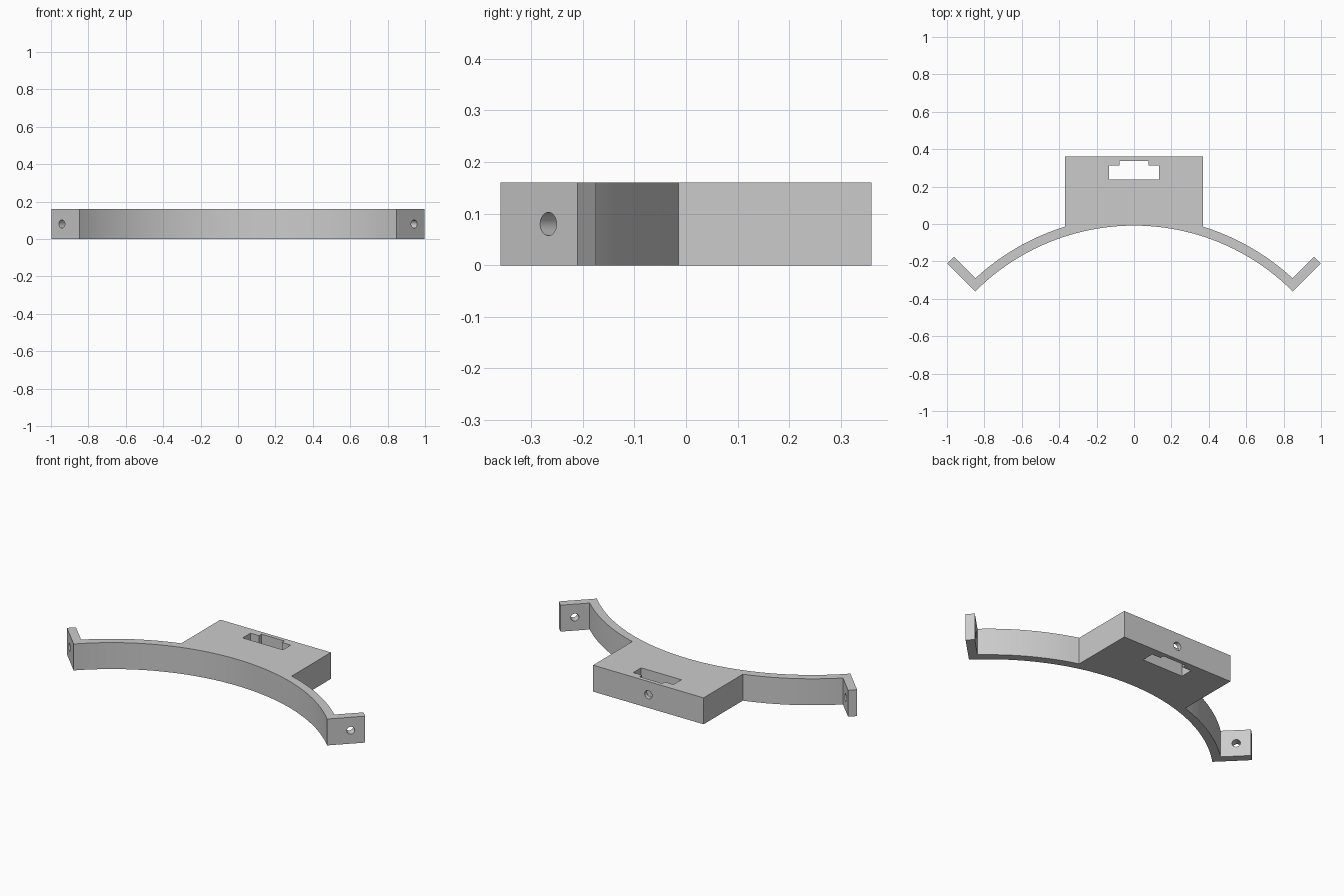
import bpy, bmesh
from math import sin, cos, asin, pi, radians
from mathutils import Matrix, Vector

if "Cube" in bpy.data.objects:
    bpy.data.objects.remove(bpy.data.objects["Cube"])

HEIGHT = 0.16
R_IN, R_OUT = 1.2, 1.25
CENTRE_Y = -0.36 + -R_IN * cos(radians(45))
BLOCK_X, BLOCK_Y = 0.37, 0.36
WALL = 0.05
STEPS = 24

grey = bpy.data.materials.new("light grey plastic")
grey.use_nodes = True
colour = (0.6, 0.6, 0.6, 1)
grey.diffuse_color = colour
grey.node_tree.nodes["Principled BSDF"].inputs["Base Color"].default_value = colour


def arc(radius, start, end, steps):
    """Points on the band's circle; angle measured from the +y axis."""
    angles = [start + (end - start) * i / steps for i in range(steps + 1)]
    return [Vector((radius * sin(a), CENTRE_Y + radius * cos(a))) for a in angles]


def mirrored(half):
    """Close a right-hand half outline with its mirror image."""
    return half + [Vector((-p[0], p[1])) for p in reversed(half) if abs(p[0]) > 1e-6]


def prism(name, outline, z0, z1):
    bm = bmesh.new()
    face = bm.faces.new([bm.verts.new((p[0], p[1], z0)) for p in outline])
    top = bmesh.ops.extrude_face_region(bm, geom=[face])["geom"]
    verts = [v for v in top if isinstance(v, bmesh.types.BMVert)]
    bmesh.ops.translate(bm, verts=verts, vec=(0, 0, z1 - z0))
    bmesh.ops.recalc_face_normals(bm, faces=bm.faces[:])
    return finish(name, bm)


def finish(name, bm):
    mesh = bpy.data.meshes.new(name)
    bm.to_mesh(mesh)
    bm.free()
    mesh.materials.append(grey)
    obj = bpy.data.objects.new(name, mesh)
    bpy.context.collection.objects.link(obj)
    return obj


def drill(name, centre, direction, radius, depth):
    bm = bmesh.new()
    turn = Vector(direction).to_track_quat("Z", "Y").to_matrix().to_4x4()
    bmesh.ops.create_cone(bm, cap_ends=True, segments=32, radius1=radius, radius2=radius,
                          depth=depth, matrix=Matrix.Translation(centre) @ turn)
    return finish(name, bm)


# Curved band with end ears and rear block, as one outline
quarter = radians(45)
out = Vector((1, 1)).normalized()
back = Vector((-1, 1)).normalized()
half = arc(R_IN, 0, quarter, STEPS)
corner = half[-1]
ear_tip = corner + out * 0.212
inner_angle = quarter - asin(WALL / R_OUT)
half += [ear_tip, ear_tip + back * WALL]
half += arc(R_OUT, inner_angle, asin(BLOCK_X / R_OUT), STEPS // 2)
half += [Vector((BLOCK_X, BLOCK_Y))]
bracket = prism("curved_bracket", mirrored(half), 0, HEIGHT)

# Cutters: stepped slot, rear screw hole, ear screw holes
slot = [(0.135, 0.237), (0.135, 0.312), (0.077, 0.312), (0.077, 0.336)]
cutters = [prism("slot_cutter", mirrored(slot), -0.1, HEIGHT + 0.1),
           drill("rear_hole_cutter", (0, 0.35, HEIGHT / 2), (0, 1, 0), 0.025, 0.14)]
for side, label in ((1, "left"), (-1, "right")):
    cutters.append(drill(label + "_ear_hole_cutter", (side * 0.925, -0.25, HEIGHT / 2),
                         (-side, 1, 0), 0.0225, 0.16))

for cutter in cutters:
    cutter.hide_render = True
    cutter.hide_set(True)
    mod = bracket.modifiers.new(cutter.name, "BOOLEAN")
    mod.operation = "DIFFERENCE"
    mod.solver = "EXACT"
    mod.object = cutter

# Bake the cuts so the helpers can go
depsgraph = bpy.context.evaluated_depsgraph_get()
cut_mesh = bpy.data.meshes.new_from_object(bracket.evaluated_get(depsgraph))
bracket.modifiers.clear()
bracket.data = cut_mesh
for cutter in cutters:
    bpy.data.objects.remove(cutter)

# Smooth the curved walls, keep the corners crisp
bpy.ops.object.select_all(action="DESELECT")
bracket.select_set(True)
bpy.context.view_layer.objects.active = bracket
bpy.ops.object.shade_smooth_by_angle(angle=radians(20))
